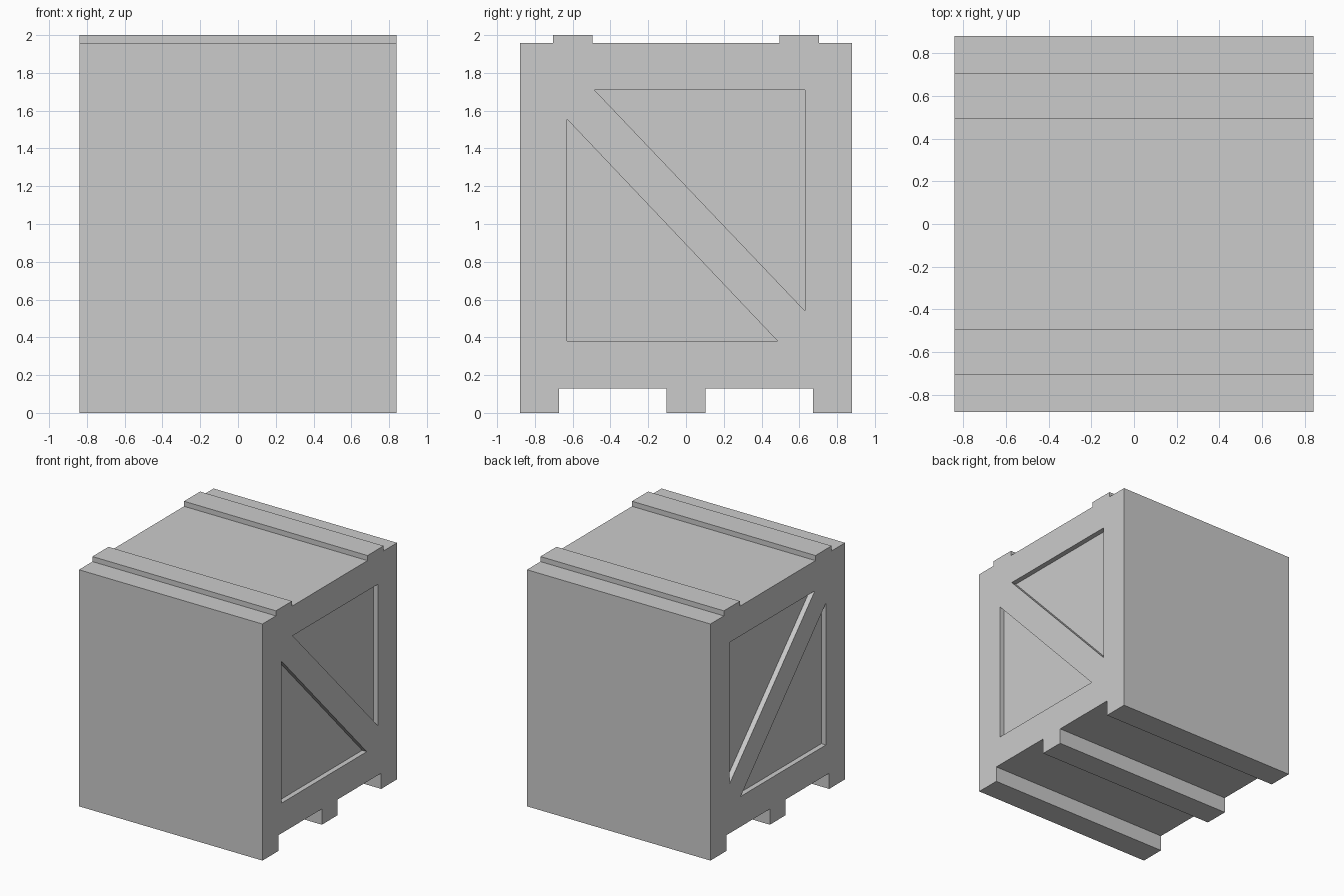
import bpy, bmesh

if "Cube" in bpy.data.objects:
    bpy.data.objects.remove(bpy.data.objects["Cube"])

HALF_X = 0.84      # half width of the crate
RECESS = 0.042     # depth of the side panels
TOP, FLOOR = 1.958, 0.13


def prism(name, outline, x0, x1):
    """Extrude a (y, z) outline along x from x0 to x1."""
    bm = bmesh.new()
    face = bm.faces.new([bm.verts.new((x0, y, z)) for y, z in outline])
    moved = bmesh.ops.extrude_face_region(bm, geom=[face], use_keep_orig=True)
    verts = [g for g in moved["geom"] if isinstance(g, bmesh.types.BMVert)]
    bmesh.ops.translate(bm, verts=verts, vec=(x1 - x0, 0, 0))
    bmesh.ops.recalc_face_normals(bm, faces=bm.faces[:])
    mesh = bpy.data.meshes.new(name)
    bm.to_mesh(mesh)
    bm.free()
    obj = bpy.data.objects.new(name, mesh)
    bpy.context.collection.objects.link(obj)
    return obj


# Crate body: half outline with top rail and skids, mirrored across y
half = [(0.103, FLOOR), (0.103, 0), (0.88, 0)]
half = [(0.103, 0), (0.103, FLOOR), (0.673, FLOOR), (0.673, 0), (0.88, 0),
        (0.88, TOP), (0.704, TOP), (0.704, 2.0), (0.494, 2.0), (0.494, TOP)]
outline = half + [(-y, z) for y, z in reversed(half)]
crate = prism("crate_body", outline, -HALF_X, HALF_X)

# Triangular panels either side of the diagonal brace
upper = [(-0.485, 1.71), (0.63, 1.71), (0.63, 0.54)]
lower = [(-0.63, 1.555), (-0.63, 0.38), (0.485, 0.38)]

# Sink the panels into both sides
bpy.context.view_layer.objects.active = crate
for side in (-1, 1):
    for tri in (upper, lower):
        cutter = prism("panel_cutter", tri, side * (HALF_X - RECESS), side * (HALF_X + 0.1))
        cutter.hide_render = True
        mod = crate.modifiers.new("panel_recess", "BOOLEAN")
        mod.operation = "DIFFERENCE"
        mod.solver = "EXACT"
        mod.object = cutter
        bpy.ops.object.modifier_apply(modifier=mod.name)
        bpy.data.objects.remove(cutter)
